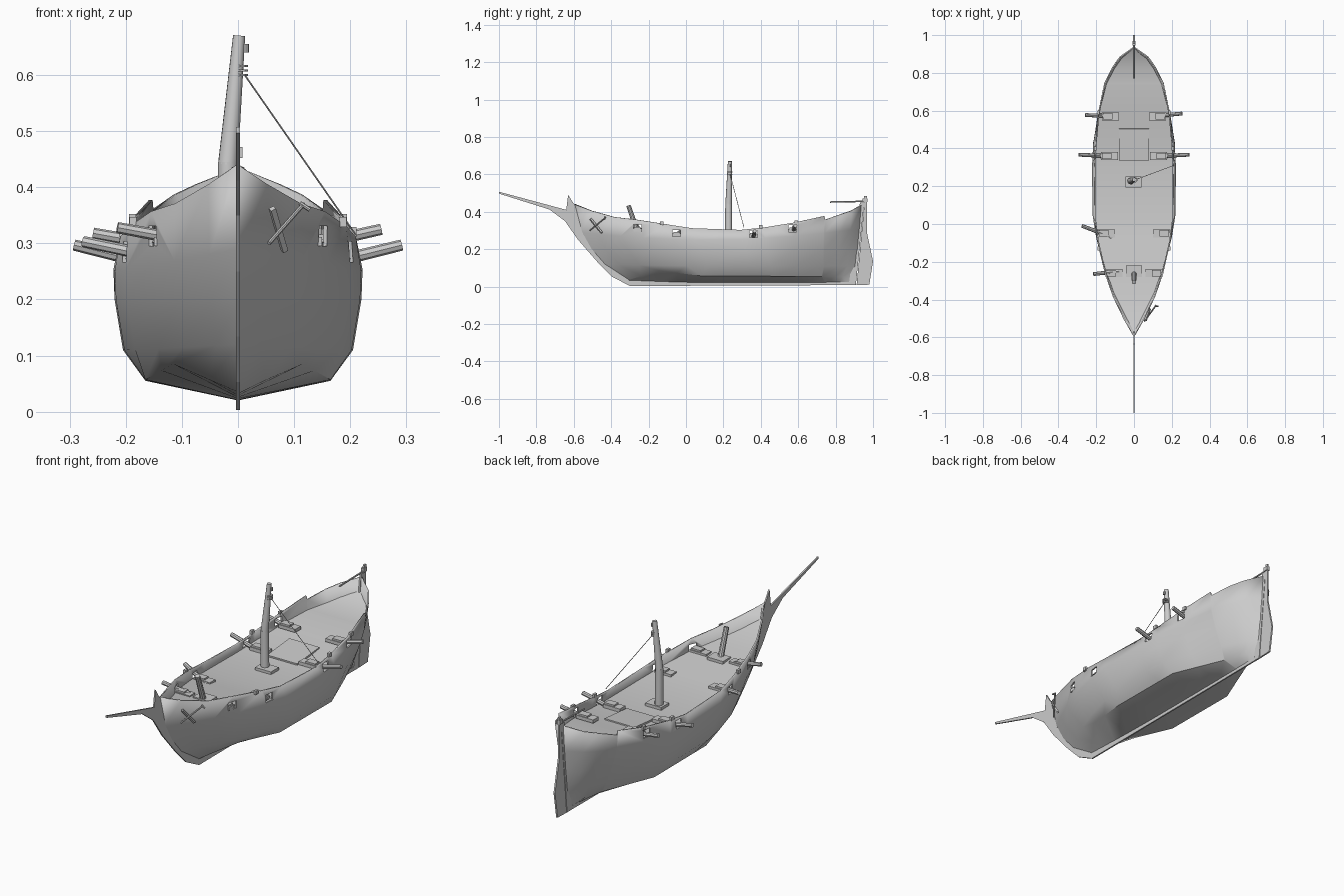
import bpy, bmesh, math
from mathutils import Vector

old = bpy.data.objects.get("Cube")
if old:
    bpy.data.objects.remove(old)

grey = bpy.data.materials.new("plain_grey")
grey.use_nodes = True
grey.diffuse_color = (0.6, 0.6, 0.6, 1)
grey.node_tree.nodes["Principled BSDF"].inputs["Base Color"].default_value = (0.6, 0.6, 0.6, 1)


def make(name, bm, smooth=False):
    bmesh.ops.recalc_face_normals(bm, faces=bm.faces)
    mesh = bpy.data.meshes.new(name)
    bm.to_mesh(mesh)
    bm.free()
    mesh.materials.append(grey)
    ob = bpy.data.objects.new(name, mesh)
    bpy.context.collection.objects.link(ob)
    if smooth:
        bpy.ops.object.select_all(action='DESELECT')
        bpy.context.view_layer.objects.active = ob
        ob.select_set(True)
        bpy.ops.object.shade_smooth_by_angle(angle=math.radians(32))
    return ob


def plate(name, outline, thick):
    """Side profile in y, z given thickness along x."""
    bm = bmesh.new()
    face = bm.faces.new([bm.verts.new((-thick / 2, y, z)) for y, z in outline])
    out = bmesh.ops.extrude_face_region(bm, geom=[face])
    moved = [v for v in out["geom"] if isinstance(v, bmesh.types.BMVert)]
    bmesh.ops.translate(bm, verts=moved, vec=(thick, 0, 0))
    return make(name, bm)


def block(name, centre, size):
    bm = bmesh.new()
    bmesh.ops.create_cube(bm, size=1)
    bmesh.ops.scale(bm, verts=bm.verts, vec=size)
    ob = make(name, bm)
    ob.location = centre
    return ob


def rod(name, a, b, r1, r2=None, sides=8):
    a, b = Vector(a), Vector(b)
    bm = bmesh.new()
    bmesh.ops.create_cone(bm, cap_ends=True, segments=sides, radius1=r1,
                          radius2=r1 if r2 is None else r2, depth=(b - a).length)
    ob = make(name, bm, smooth=sides > 4)
    ob.location = (a + b) / 2
    ob.rotation_euler = (b - a).to_track_quat('Z', 'Y').to_euler()
    return ob


def along(points, s):
    """Straight-line interpolation through (s, value) points."""
    for (s0, v0), (s1, v1) in zip(points, points[1:]):
        if s <= s1:
            return v0 + (v1 - v0) * (s - s0) / (s1 - s0)


# Hull levels: half breadth, height amidships, stem (y, z), stern (y, z), stern taper
levels = [
    (0.0, 0.02, (-0.31, 0.032), (0.90, 0.02), 1),
    (0.165, 0.054, (-0.31, 0.035), (0.88, 0.053), 1),
    (0.205, 0.11, (-0.44, 0.12), (0.91, 0.11), 0.8),
    (0.22, 0.20, (-0.51, 0.20), (0.92, 0.20), 0.45),
    (0.222, 0.25, (-0.56, 0.29), (0.93, 0.31), 0.15),
    (0.212, 0.30, (-0.60, 0.44), (0.94, 0.435), 0),
]
# The chine kinks near the bow and runs straight to a point at the stern
chine_full = [(0, 0), (0.14, 0.7), (0.33, 1), (0.66, 1), (1, 0)]
chine_z = [(0, 0.035), (0.14, 0.085), (0.33, 0.057), (1, 0.053)]
# Hull stations: position along the hull, fullness, sheer height, deck drop
stations = [
    (0, 0, 0.44, 0.065), (0.06, 0.25, 0.405, 0.06), (0.14, 0.53, 0.371, 0.055),
    (0.22, 0.73, 0.357, 0.055), (0.33, 0.91, 0.331, 0.053), (0.41, 0.99, 0.312, 0.05),
    (0.58, 1, 0.303, 0.046), (0.66, 0.97, 0.316, 0.05), (0.765, 0.90, 0.342, 0.055),
    (0.87, 0.75, 0.377, 0.065), (0.873, 0.745, 0.357, 0.045), (0.93, 0.54, 0.387, 0.06),
    (0.965, 0.36, 0.405, 0.06), (1, 0, 0.435, 0.06),
]


def hull_point(i, station):
    s, full, sheer, _ = station
    width, mid, stem, stern, taper = levels[i]
    end = stem if s < 0.45 else stern
    g = ((0.45 - s) / 0.45) ** 2 if s < 0.45 else ((s - 0.45) / 0.55) ** 2
    z = mid + (end[1] - mid) * g
    breadth = full ** (1 + 0.06 * (5 - i))
    if s > 0.6:
        breadth += (min(1, (1 - s) / 0.34) - breadth) * taper
    if i == 1:
        breadth, z = along(chine_full, s), along(chine_z, s)
    if i == 5:
        z = sheer
    return Vector((width * breadth, stem[0] + (stern[0] - stem[0]) * s, z))


def loft(rows):
    bm = bmesh.new()
    grid = [[bm.verts.new(p) for p in row] for row in rows]
    for r, q in zip(grid, grid[1:]):
        for k in range(len(r) - 1):
            bm.faces.new((r[k], r[k + 1], q[k + 1], q[k]))
    bmesh.ops.remove_doubles(bm, verts=bm.verts, dist=0.0005)
    return bm


mirror = Vector((-1, 1, 1))
skin, floor = [], []
for st in stations:
    half = [hull_point(i, st) for i in range(6)]
    skin.append([p * mirror for p in half[::-1]] + half[1:])
    top, low = half[5], half[4]
    edge = top.lerp(low, st[3] / (top.z - low.z))
    edge.x = max(0, edge.x - 0.004)
    floor.append([edge * mirror, edge])
hull = make("hull", loft(skin), smooth=True)
deck = make("deck", loft(floor), smooth=True)
wall = hull.modifiers.new("planking", 'SOLIDIFY')
wall.thickness = 0.007
wall.offset = -1

# Gun ports cut through both sides
port_rows = [(-0.26, 0.313), (-0.05, 0.285), (0.36, 0.281), (0.57, 0.31)]
bm = bmesh.new()
for y, z in port_rows:
    for side in (-1, 1):
        new = bmesh.ops.create_cube(bm, size=1)["verts"]
        bmesh.ops.scale(bm, verts=new, vec=(0.14, 0.042, 0.036))
        bmesh.ops.translate(bm, verts=new, vec=(side * 0.2, y, z))
cutter = make("port_cutter", bm)
cutter.hide_render = True
cutter.display_type = 'WIRE'
cut = hull.modifiers.new("ports", 'BOOLEAN')
cut.operation = 'DIFFERENCE'
cut.solver = 'EXACT'
cut.object = cutter

# Keel, stem and bowsprit in one flat timber, then the rudder
plate("keel_and_bowsprit", [
    (-1, 0.507), (-0.64, 0.41), (-0.63, 0.49), (-0.605, 0.45), (-0.58, 0.42), (-0.55, 0.28),
    (-0.45, 0.14), (-0.30, 0.035), (0.9, 0.025), (0.9, 0.008), (-0.30, 0.003), (-0.396, 0.053),
    (-0.476, 0.134), (-0.577, 0.25), (-0.647, 0.35), (-0.73, 0.412), (-1, 0.497)], 0.007)
plate("sternpost", [(0.87, 0.008), (0.908, 0.008), (0.953, 0.45), (0.93, 0.45)], 0.008)
plate("rudder", [(0.912, 0.008), (0.98, 0.01), (1, 0.135), (0.967, 0.29),
                 (0.968, 0.485), (0.953, 0.485), (0.95, 0.40)], 0.008)
rod("tiller", (0, 0.77, 0.452), (0, 0.965, 0.456), 0.004)
block("rudder_head", (0, 0.957, 0.462), (0.016, 0.025, 0.02))

# Mast with its step, bands and stay
rod("lower_mast", (-0.016, 0.228, 0.25), (-0.018, 0.228, 0.445), 0.019, 0.018, 12)
rod("upper_mast", (-0.018, 0.228, 0.44), (0.002, 0.235, 0.67), 0.018, 0.011, 12)
block("mast_step", (-0.002, 0.222, 0.262), (0.085, 0.06, 0.02))
for z in (0.60, 0.608, 0.616):
    rod("mast_band", (0.004, 0.234, z - 0.002), (0.004, 0.234, z + 0.002), 0.015, sides=10)
rod("mast_block", (0.014, 0.235, 0.64), (0.014, 0.235, 0.655), 0.006)
rod("stay", (0.012, 0.236, 0.60), (0.21, 0.31, 0.315), 0.0015, sides=6)

# Deck hatch and the leaning bow post
block("hatch", (0, 0.42, 0.27), (0.16, 0.17, 0.01)).rotation_euler.x = 0.09
block("post_base", (0, -0.25, 0.305), (0.085, 0.06, 0.014))
rod("bow_post", (0, -0.262, 0.30), (0, -0.308, 0.434), 0.014, 0.012, 10)

# Gun carriages at every port, stepped toward the rail
for (y, z), x in zip(port_rows, (0.105, 0.145, 0.13, 0.125)):
    for side in (-1, 1):
        block("carriage", (side * x, y, z - 0.01), (0.09, 0.042, 0.016))
        block("carriage_step", (side * (x + 0.014), y, z), (0.05, 0.034, 0.012))

# Gun barrels, run out and slightly raised: breech, muzzle
for a, b in [((0.15, 0.36, 0.262), (0.292, 0.367, 0.297)),
             ((0.10, 0.57, 0.29), (0.255, 0.585, 0.325)),
             ((-0.15, 0.36, 0.262), (-0.292, 0.367, 0.297)),
             ((-0.10, 0.57, 0.29), (-0.258, 0.577, 0.318)),
             ((-0.115, -0.07, 0.27), (-0.275, -0.01, 0.303)),
             ((-0.08, -0.25, 0.303), (-0.215, -0.265, 0.328))]:
    rod("gun_barrel", a, b, 0.011, 0.010, 8)

# Rail pegs
for y, x, z in [(-0.13, 0.187, 0.338), (0.40, 0.205, 0.32), (0.59, 0.188, 0.343)]:
    for side in (-1, 1):
        block("rail_peg", (side * x, y, z), (0.012, 0.02, 0.018))

# Anchor hung on the bow
rod("anchor_shank", (0.055, -0.515, 0.30), (0.117, -0.43, 0.37), 0.004)
rod("anchor_stock", (0.061, -0.51, 0.362), (0.083, -0.45, 0.287), 0.007, sides=4)
rod("anchor_ring", (0.11, -0.435, 0.372), (0.128, -0.435, 0.36), 0.004)
